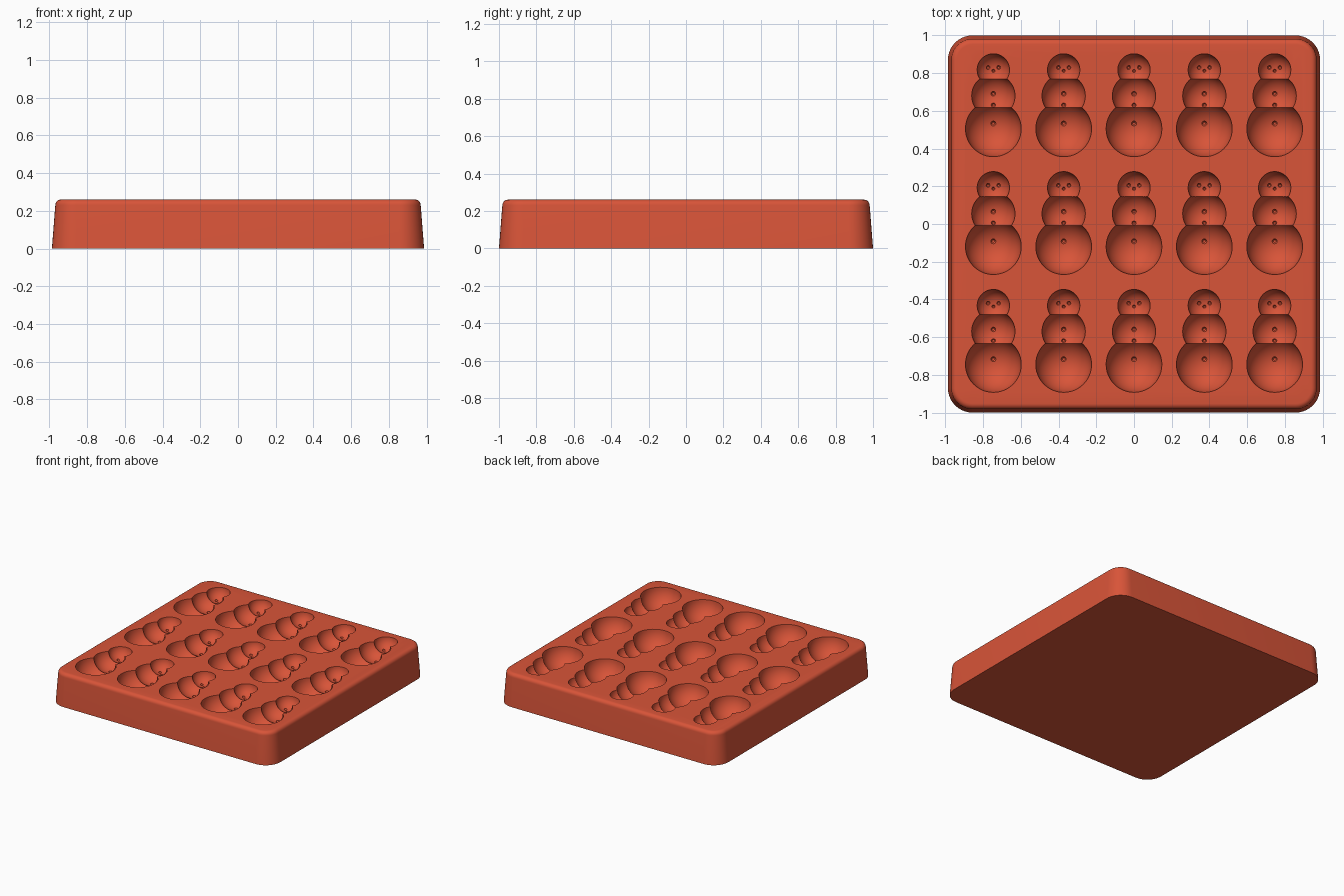
import bpy, bmesh, math
from mathutils import Matrix

if "Cube" in bpy.data.objects:
    bpy.data.objects.remove(bpy.data.objects["Cube"], do_unlink=True)

HEIGHT, HALF_X, HALF_Y = 0.26, 0.987, 1.0
COLUMNS = [i * 0.373 for i in range(-2, 3)]
ROWS = [i * 0.625 for i in range(-1, 2)]

red = bpy.data.materials.new("terracotta red")
red.use_nodes = True
colour = (0.69, 0.089, 0.04, 1)
red.diffuse_color = colour
red.node_tree.nodes["Principled BSDF"].inputs["Base Color"].default_value = colour


def make_object(name, bm):
    bmesh.ops.recalc_face_normals(bm, faces=bm.faces)
    mesh = bpy.data.meshes.new(name)
    bm.to_mesh(mesh)
    bm.free()
    mesh.materials.append(red)
    obj = bpy.data.objects.new(name, mesh)
    bpy.context.collection.objects.link(obj)
    return obj


def rounded_loop(bm, z, inset, radius=0.13, steps=10):
    """Ring of vertices around a rounded rectangle."""
    ring = []
    for corner, (sx, sy) in enumerate([(1, 1), (-1, 1), (-1, -1), (1, -1)]):
        for i in range(steps + 1):
            a = (corner + i / steps) * math.pi / 2
            ring.append(bm.verts.new((
                sx * (HALF_X - radius) + (radius - inset) * math.cos(a),
                sy * (HALF_Y - radius) + (radius - inset) * math.sin(a), z)))
    return ring


# Tapered tray block with a rounded top rim
bm = bmesh.new()
draft, fillet = 0.018, 0.03
profile = [(0, 0)]
for i in range(7):
    a = i / 6 * math.pi / 2
    profile.append((HEIGHT - fillet * (1 - math.sin(a)),
                    draft + fillet * (1 - math.cos(a))))
rings = [rounded_loop(bm, z, inset) for z, inset in profile]
for low, high in zip(rings, rings[1:]):
    for i in range(len(low)):
        j = (i + 1) % len(low)
        bm.faces.new((low[i], low[j], high[j], high[i]))
bm.faces.new(rings[0])
bm.faces.new(rings[-1])
tray = make_object("mould_tray", bm)


def carve(name, spheres, segments):
    """Cut spheres (x, y, z, radius) from the tray at every cavity position."""
    bm = bmesh.new()
    for cx in COLUMNS:
        for cy in ROWS:
            for x, y, z, r in spheres:
                bmesh.ops.create_uvsphere(
                    bm, u_segments=segments, v_segments=segments // 2, radius=r,
                    matrix=Matrix.Translation((cx + x, cy + y, z)))
    cutter = make_object(name, bm)
    cutter.hide_render = True
    mod = tray.modifiers.new(name, 'BOOLEAN')
    mod.operation = 'DIFFERENCE'
    mod.solver = 'EXACT'
    mod.object = cutter
    bpy.context.view_layer.objects.active = tray
    bpy.ops.object.modifier_apply(modifier=name)
    bpy.data.objects.remove(cutter, do_unlink=True)


# Snowman cavities: three hemispheres, offset along y from the row centre
TOP = HEIGHT + 0.0006
BODY, CHEST, HEAD = (-0.12, 0.148), (0.055, 0.115), (0.192, 0.086)
for name, (y, r) in (("body_cutter", BODY), ("chest_cutter", CHEST), ("head_cutter", HEAD)):
    carve(name, [(0, y, TOP, r)], 48)


def dot(part, x, y, r):
    """Small dimple centred on the bowl of one hemisphere."""
    cy, radius = part
    return (x, y, TOP - math.sqrt(radius ** 2 - x ** 2 - (y - cy) ** 2), r)


# Eyes, nose and buttons as small dimples
carve("dimple_cutter", [
    dot(HEAD, -0.028, 0.205, 0.011), dot(HEAD, 0.028, 0.205, 0.011),
    dot(HEAD, 0, 0.187, 0.009),
    dot(CHEST, 0, 0.066, 0.013), dot(CHEST, 0, 0.006, 0.012),
    dot(BODY, 0, -0.092, 0.014)], 12)

# Smooth shading with crisp cavity rims
bpy.ops.object.select_all(action='DESELECT')
tray.select_set(True)
bpy.context.view_layer.objects.active = tray
bpy.ops.object.shade_smooth_by_angle(angle=math.radians(30))
